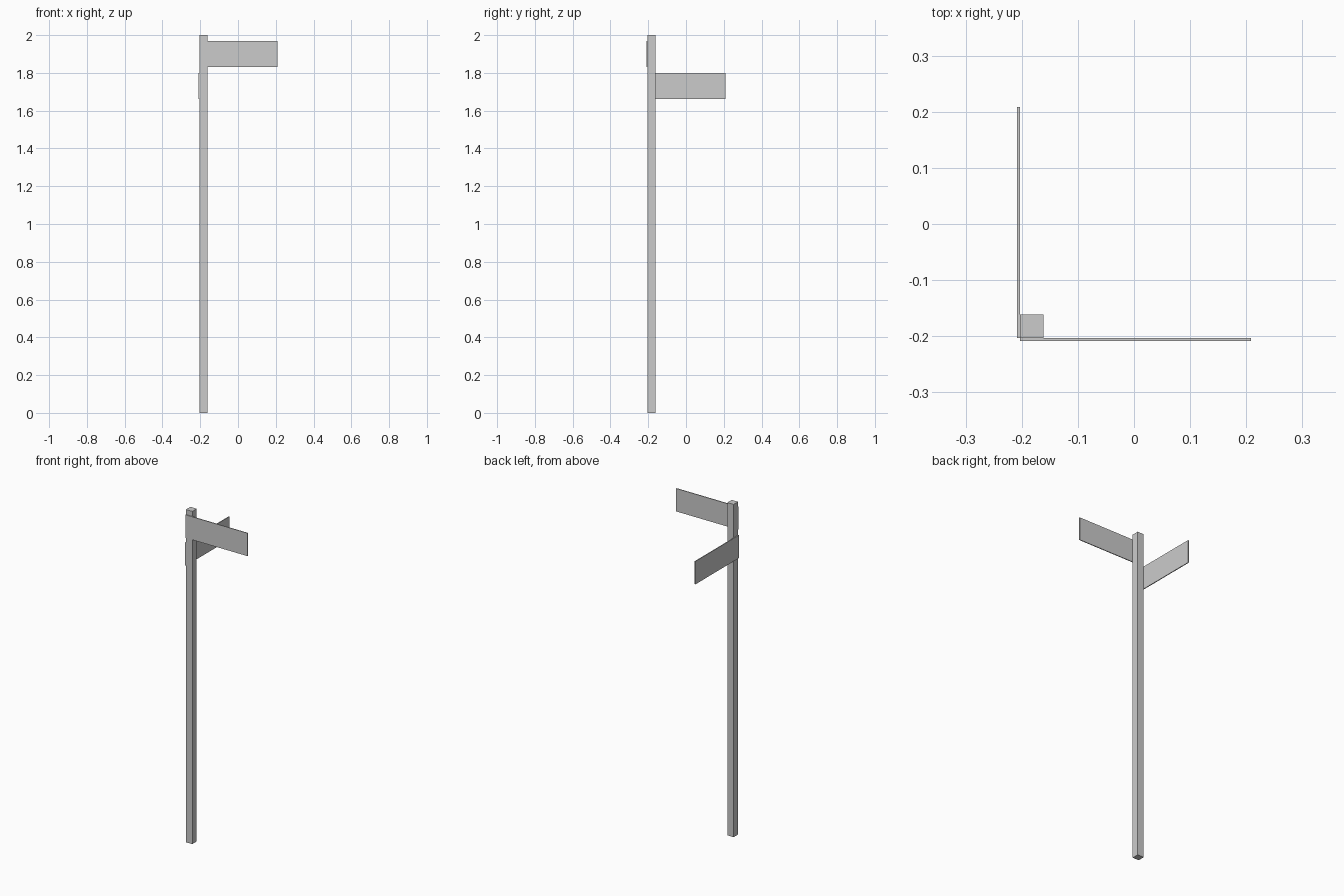
import bpy

if "Cube" in bpy.data.objects:
    bpy.data.objects.remove(bpy.data.objects["Cube"])

OUT, FACE, INNER = 0.2085, 0.2035, 0.1615  # sign outer face, post outer face, post inner face


def box(name, lo, hi):
    """Axis-aligned box between two corners."""
    mid = [(a + b) / 2 for a, b in zip(lo, hi)]
    bpy.ops.mesh.primitive_cube_add(size=1, location=mid)
    ob = bpy.context.object
    ob.name = name
    ob.scale = [b - a for a, b in zip(lo, hi)]
    bpy.ops.object.transform_apply(location=False, rotation=False, scale=True)
    return ob


# Square upright post
box("post", (-FACE, -FACE, 0), (-INNER, -INNER, 2))

# Two thin sign boards at right angles, each fixed to an outer post face
box("upper_sign_board", (-FACE, -OUT, 1.832), (OUT, -FACE, 1.97))
box("lower_sign_board", (-OUT, -FACE, 1.662), (-FACE, OUT, 1.80))
